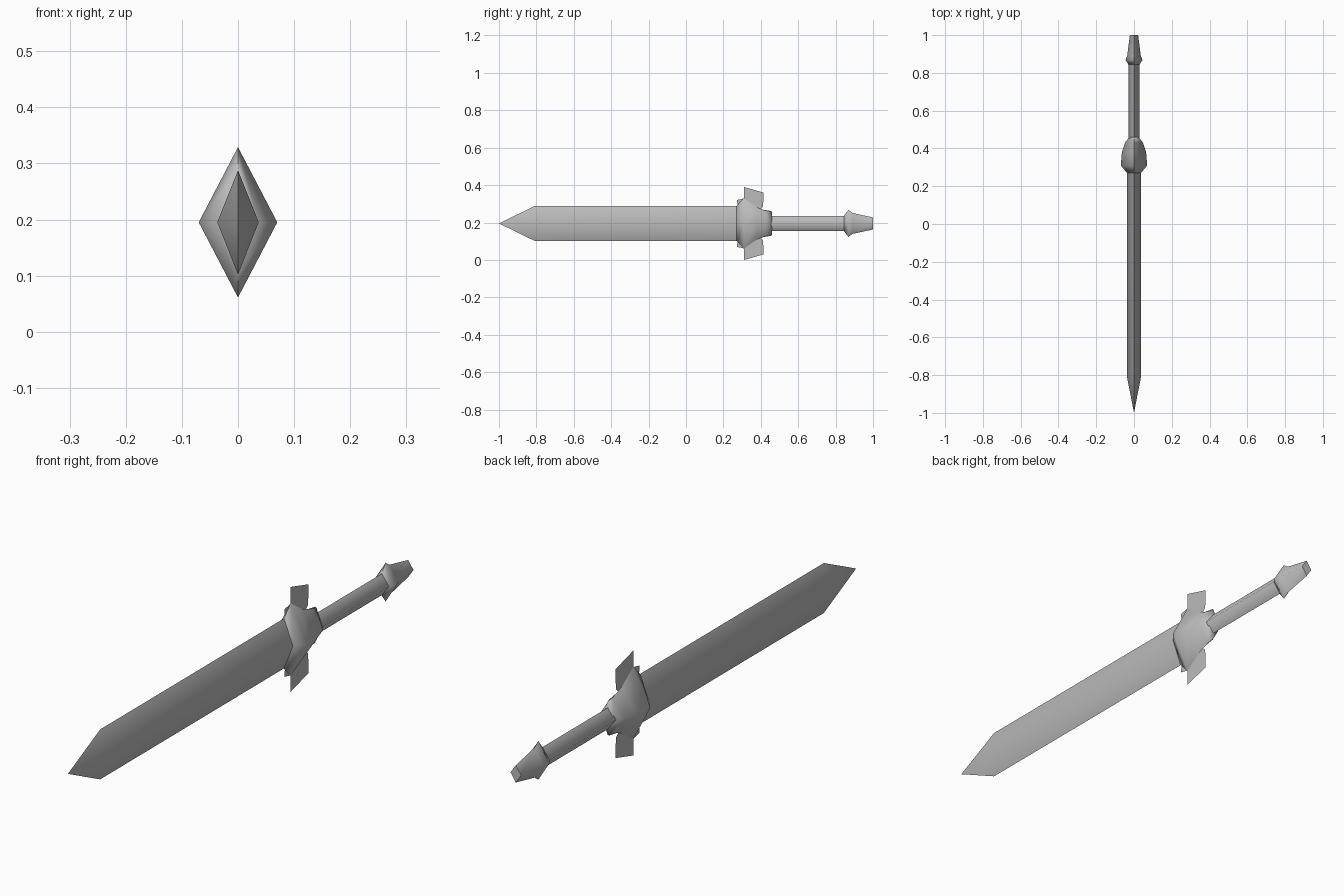
import bpy
import bmesh
import math

cube = bpy.data.objects.get("Cube")
if cube:
    bpy.data.objects.remove(cube, do_unlink=True)

MID = 0.195  # height of the sword's long axis

steel = bpy.data.materials.new("grey_steel")
steel.use_nodes = True
steel.diffuse_color = (0.5, 0.5, 0.5, 1)
steel.node_tree.nodes["Principled BSDF"].inputs["Base Color"].default_value = (0.5, 0.5, 0.5, 1)


def add_object(name, bm, smooth=80):
    mesh = bpy.data.meshes.new(name)
    bm.to_mesh(mesh)
    bm.free()
    mesh.materials.append(steel)
    obj = bpy.data.objects.new(name, mesh)
    bpy.context.collection.objects.link(obj)
    bpy.ops.object.select_all(action="DESELECT")
    bpy.context.view_layer.objects.active = obj
    obj.select_set(True)
    bpy.ops.object.shade_smooth_by_angle(angle=math.radians(smooth))
    return obj


def diamond_loft(name, sections, smooth=80):
    """Loft diamond cross-sections (y, half width, half height) along y."""
    bm = bmesh.new()
    rings = []
    for y, w, h in sections:
        corners = ((w, 0), (0, h), (-w, 0), (0, -h))
        rings.append([bm.verts.new((x, y, MID + z)) for x, z in corners])
    for a, b in zip(rings, rings[1:]):
        for i in range(4):
            j = (i + 1) % 4
            bm.faces.new((a[i], a[j], b[j], b[i]))
    bm.faces.new(rings[0])
    bm.faces.new(rings[-1])
    bmesh.ops.remove_doubles(bm, verts=bm.verts, dist=0.0005)
    bmesh.ops.recalc_face_normals(bm, faces=bm.faces)
    return add_object(name, bm, smooth)


def fin_pair(name, outline):
    """Thin plates in the middle plane, mirrored above and below the axis."""
    bm = bmesh.new()
    for side in (1, -1):
        face = bm.faces.new([bm.verts.new((0, y, MID + side * z)) for y, z in outline])
        face.normal_update()
        if face.normal.x > 0:
            face.normal_flip()
    return add_object(name, bm)


# Blade with a pointed tip
diamond_loft("blade", [(-1, 0, 0), (-0.81, 0.037, 0.093), (0.3, 0.037, 0.093)], 60)

# Flared guard
diamond_loft("guard", [(0.27, 0.037, 0.093), (0.31, 0.07, 0.134), (0.38, 0.064, 0.085),
                       (0.43, 0.048, 0.067), (0.46, 0.025, 0.062)])

# Grip and pommel
diamond_loft("grip", [(0.44, 0.03, 0.04), (0.86, 0.03, 0.04)])
diamond_loft("pommel", [(0.845, 0.03, 0.042), (0.868, 0.045, 0.072),
                        (0.89, 0.036, 0.056), (1, 0.022, 0.032)])

# Flat fins on the guard
fin_pair("large_fin", [(0.31, 0.195), (0.415, 0.165), (0.412, 0.09), (0.38, 0.06), (0.31, 0.1)])
fin_pair("front_fin", [(0.272, 0.125), (0.31, 0.134), (0.31, 0.08), (0.278, 0.08)])
fin_pair("rear_fin", [(0.385, 0.078), (0.457, 0.066), (0.45, 0.03), (0.385, 0.03)])
